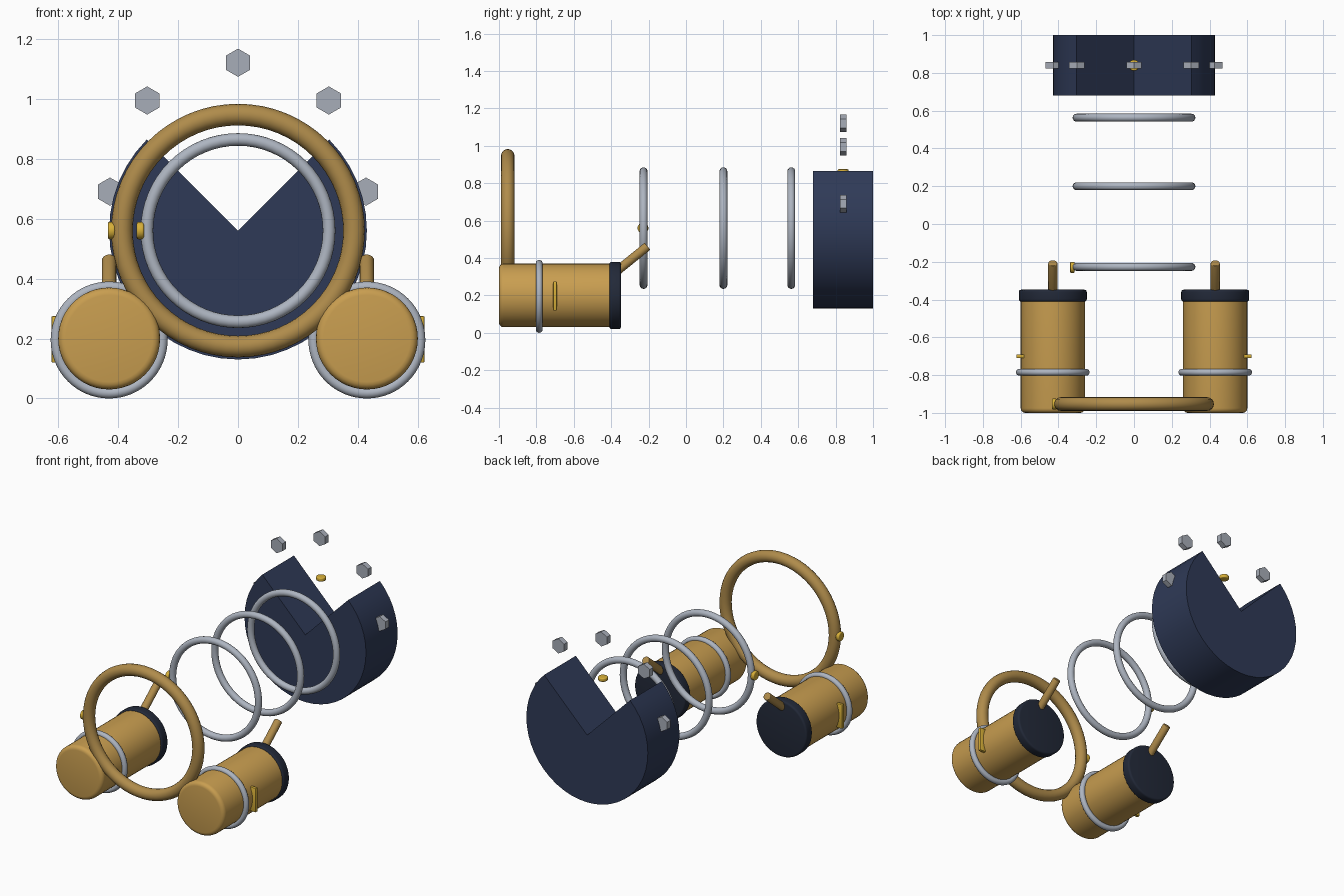
import bpy, bmesh, math
from mathutils import Matrix, Vector

if "Cube" in bpy.data.objects:
    bpy.data.objects.remove(bpy.data.objects["Cube"])


def material(name, rgb):
    m = bpy.data.materials.new(name)
    m.diffuse_color = (*rgb, 1)
    m.use_nodes = True
    m.node_tree.nodes["Principled BSDF"].inputs["Base Color"].default_value = m.diffuse_color
    return m


BRASS = material("brass", (0.58, 0.34, 0.08))
BRONZE = material("bronze", (0.43, 0.26, 0.07))
YELLOW = material("yellow_brass", (0.68, 0.43, 0.04))
NAVY = material("navy", (0.028, 0.042, 0.095))
DARK = material("dark_navy", (0.016, 0.022, 0.04))
SILVER = material("silver", (0.42, 0.46, 0.53))
STEEL = material("steel", (0.39, 0.42, 0.48))


def finish(bm, name, mat, angle=35):
    bmesh.ops.recalc_face_normals(bm, faces=bm.faces)
    me = bpy.data.meshes.new(name)
    bm.to_mesh(me)
    bm.free()
    me.shade_smooth()
    me.set_sharp_from_angle(angle=math.radians(angle))
    me.materials.append(mat)
    ob = bpy.data.objects.new(name, me)
    bpy.context.collection.objects.link(ob)
    return ob


def cylinder(name, mat, start, end, r, segs=48, bevel=0, bevel_start_only=False):
    a, b = Vector(start), Vector(end)
    depth = (b - a).length
    bm = bmesh.new()
    bmesh.ops.create_cone(bm, cap_ends=True, segments=segs,
                          radius1=r, radius2=r, depth=depth)
    if bevel:
        rims = [e for e in bm.edges
                if abs(e.verts[0].co.z - e.verts[1].co.z) < 1e-5
                and (e.verts[0].co.z < 0 or not bevel_start_only)]
        bmesh.ops.bevel(bm, geom=rims, offset=bevel, segments=4,
                        profile=0.5, affect='EDGES')
    rot = (b - a).to_track_quat('Z', 'Y').to_matrix().to_4x4()
    bm.transform(Matrix.Translation((a + b) / 2) @ rot)
    return finish(bm, name, mat)


def ring(name, mat, centre, R, r, segs=64, sides=16):
    # torus around the y axis: spin a small circle
    bm = bmesh.new()
    loops = []
    for i in range(segs):
        a = 2 * math.pi * i / segs
        loop = []
        for j in range(sides):
            b = 2 * math.pi * j / sides
            d = R + r * math.cos(b)
            loop.append(bm.verts.new((centre[0] + d * math.cos(a),
                                      centre[1] + r * math.sin(b),
                                      centre[2] + d * math.sin(a))))
        loops.append(loop)
    for i in range(segs):
        p, q = loops[i], loops[(i + 1) % segs]
        for j in range(sides):
            k = (j + 1) % sides
            bm.faces.new((p[j], q[j], q[k], p[k]))
    return finish(bm, name, mat)


CZ = 0.56  # height of the main axis

# Main housing: thick disc with a quarter wedge missing at the top
bm = bmesh.new()
outline = [(0, CZ)]
for i in range(37):
    a = math.radians(135 + 270 * i / 36)
    outline.append((0.43 * math.cos(a), CZ + 0.43 * math.sin(a)))
face = bm.faces.new([bm.verts.new((x, 0.68, z)) for x, z in outline])
ext = bmesh.ops.extrude_face_region(bm, geom=[face], use_keep_orig=True)
bmesh.ops.translate(bm, vec=(0, 0.32, 0),
                    verts=[g for g in ext["geom"] if isinstance(g, bmesh.types.BMVert)])
finish(bm, "main_housing", NAVY)

# Rings in front of the housing
ring("front_bezel", BRONZE, (0, -0.953, CZ), 0.387, 0.036)
for i, y in enumerate((-0.227, 0.2, 0.563)):
    ring(f"lens_ring_{i + 1}", SILVER, (0, y, CZ), 0.304, 0.021)

# Small round studs
for name, p, axis in (("bezel_stud", (-0.422, -0.953, CZ), (1, 0, 0)),
                      ("ring_stud", (-0.326, -0.23, CZ), (1, 0, 0)),
                      ("housing_stud", (0, 0.84, 0.863), (0, 0, 1))):
    d = Vector(axis) * 0.012
    cylinder(name, YELLOW, Vector(p) - d, Vector(p) + d, 0.029, 24, 0.006)

# Hexagonal bolts hovering above the housing
for i, (x, z) in enumerate(((0, 1.12), (-0.303, 0.994), (0.303, 0.994),
                            (-0.427, 0.69), (0.427, 0.69))):
    cylinder(f"hex_bolt_{i + 1}", STEEL, (x, 0.823, z), (x, 0.858, z), 0.047, 6)

# Side canisters with cap, band, clip and angled peg
for side, s in (("left", -1), ("right", 1)):
    x, z = 0.43 * s, 0.2
    cylinder(f"{side}_canister", BRASS, (x, -1, z), (x, -0.39, z), 0.17, 48, 0.025, True)
    cylinder(f"{side}_canister_cap", DARK, (x, -0.41, z), (x, -0.348, z), 0.18, 48, 0.012)
    ring(f"{side}_canister_band", SILVER, (x, -0.785, 0.195), 0.177, 0.018)
    cylinder(f"{side}_peg", BRONZE, (x, -0.385, 0.318), (x, -0.206, 0.463), 0.024, 24, 0.004)
    bm = bmesh.new()
    bmesh.ops.create_cube(bm, size=1)
    bmesh.ops.scale(bm, vec=(0.045, 0.02, 0.155), verts=bm.verts)
    bmesh.ops.bevel(bm, geom=bm.edges[:], offset=0.004, segments=2,
                    profile=0.5, affect='EDGES')
    bmesh.ops.translate(bm, vec=(s * 0.6, -0.7, 0.197), verts=bm.verts)
    finish(bm, f"{side}_canister_clip", YELLOW)
